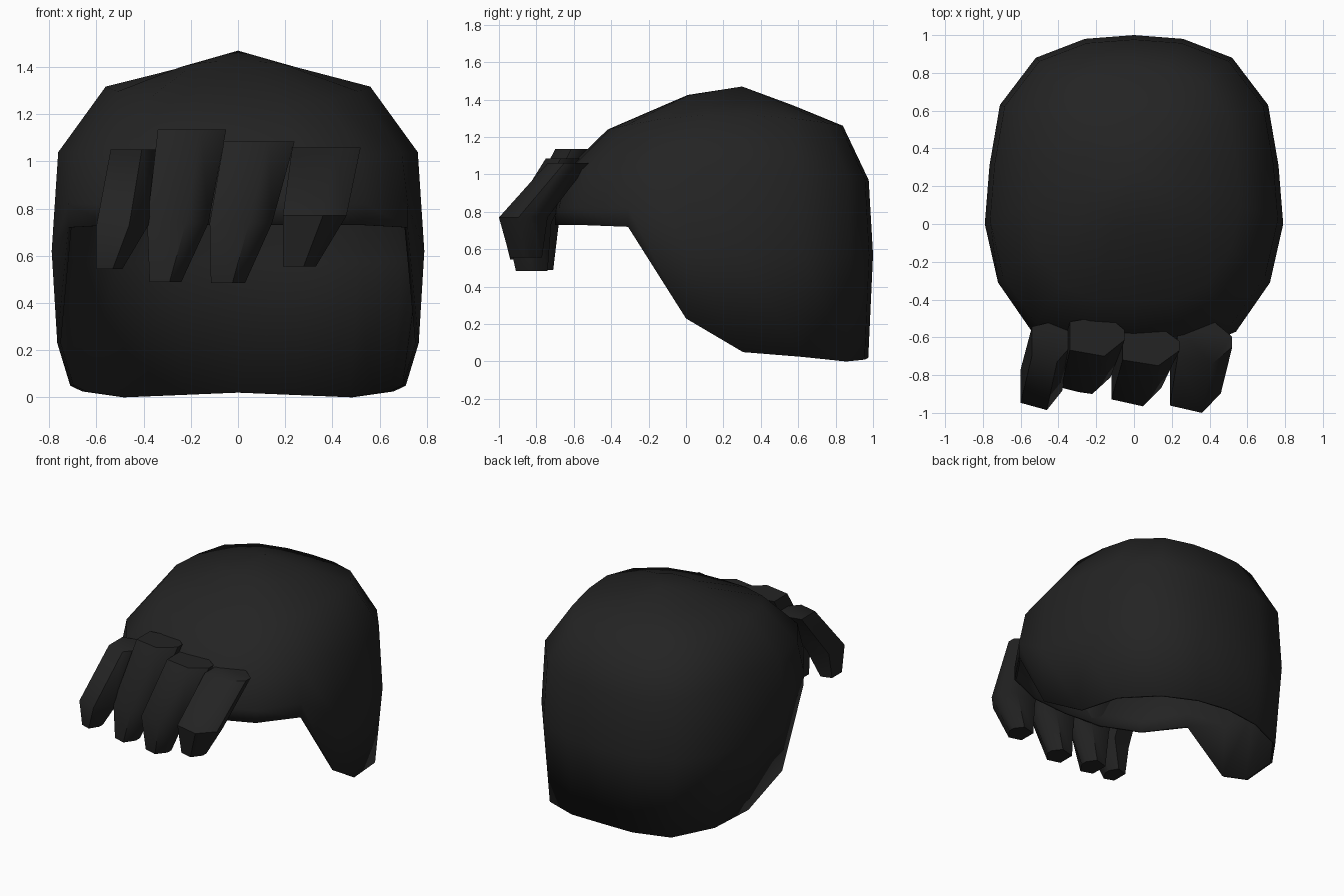
import bpy, bmesh

if "Cube" in bpy.data.objects:
    bpy.data.objects.remove(bpy.data.objects["Cube"])

black = bpy.data.materials.new("soft_black")
black.diffuse_color = (0.017, 0.017, 0.017, 1)
black.use_nodes = True
black.node_tree.nodes["Principled BSDF"].inputs["Base Color"].default_value = black.diffuse_color


def finish(name, bm, angle):
    bmesh.ops.recalc_face_normals(bm, faces=bm.faces[:])
    mesh = bpy.data.meshes.new(name)
    bm.to_mesh(mesh)
    bm.free()
    mesh.materials.append(black)
    ob = bpy.data.objects.new(name, mesh)
    bpy.context.collection.objects.link(ob)
    bpy.ops.object.select_all(action='DESELECT')
    ob.select_set(True)
    bpy.context.view_layer.objects.active = ob
    bpy.ops.object.shade_smooth_by_angle(angle=angle)
    return ob


def loft(bm, rings):
    """Bridge closed rings of points with quads and return the vertex rings."""
    vr = [[bm.verts.new(p) for p in r] for r in rings]
    n = len(vr[0])
    for a, b in zip(vr, vr[1:]):
        for i in range(n):
            j = (i + 1) % n
            bm.faces.new((a[i], a[j], b[j], b[i]))
    return vr


# Hair cap: half outline from back to front as (x, y, lower edge z)
half = [(0, 1.0, .02), (.26, .98, .01), (.52, .88, 0), (.71, .63, .025),
        (.765, .31, .05), (.79, 0, .23), (.72, -.31, .72), (.54, -.57, .73),
        (.28, -.68, .73), (0, -.70, .73)]
outline = half + [(-x, y, z) for x, y, z in half[-2:0:-1]]


def cap_ring(sx, sy, cy, z_back, z_side, z_front):
    ring = []
    for x, y, _ in outline:
        t = (y - .15) / .85
        z = z_side + (z_back - z_side) * max(t, 0) ** 2 + (z_front - z_side) * max(-t, 0) ** 2
        ring.append((x * sx, cy + (y - .15) * sy, z))
    return ring


hem = [(x * (.93 if z < .2 else .97 if z < .5 else 1),
        .15 + (y - .15) * (.97 if z < .2 else 1), z) for x, y, z in outline]
belly = [(x, y, .57 if z < .2 else .62 if z < .5 else .82) for x, y, z in outline]
rings = [hem, belly,
         cap_ring(.965, .955, .165, .97, 1.04, 1.02),
         cap_ring(.71, .74, .21, 1.26, 1.32, 1.24),
         cap_ring(.34, .33, .29, 1.37, 1.39, 1.425)]
bm = bmesh.new()
verts = loft(bm, rings)
crown = bm.verts.new((0, .3, 1.47))
top = verts[-1]
for i in range(len(top)):
    bm.faces.new((top[i], top[(i + 1) % len(top)], crown))
cap = finish("hair_cap", bm, 1.0)
shell = cap.modifiers.new("thickness", 'SOLIDIFY')
shell.thickness = .015
shell.offset = -1

# Fringe locks: bent six-sided tapers, rings as (x0, x1, y front, y back, z)
section = [(0, .15), (.63, 0), (1, .4), (1, .65), (.68, 1), (0, .85)]
locks = {
    "fringe_lock_outer_left": [(-.54, -.33, -.73, -.51, 1.05), (-.60, -.38, -.985, -.73, .73),
                               (-.60, -.49, -.94, -.78, .545)],
    "fringe_lock_inner_left": [(-.34, -.05, -.70, -.485, 1.135), (-.385, -.125, -.90, -.68, .74),
                               (-.375, -.24, -.89, -.71, .49)],
    "fringe_lock_inner_right": [(-.06, .24, -.75, -.55, 1.085), (-.12, .145, -.965, -.72, .74),
                                (-.115, .03, -.91, -.74, .485)],
    "fringe_lock_outer_right": [(.23, .52, -.74, -.52, 1.06), (.19, .46, -1.0, -.74, .77),
                                (.19, .33, -.94, -.77, .555)],
}
for name, levels in locks.items():
    bm = bmesh.new()
    vr = loft(bm, [[(x0 + (x1 - x0) * u, y0 + (y1 - y0) * v, z) for u, v in section]
                   for x0, x1, y0, y1, z in levels])
    bm.faces.new(vr[0])
    bm.faces.new(vr[-1])
    finish(name, bm, .9)
